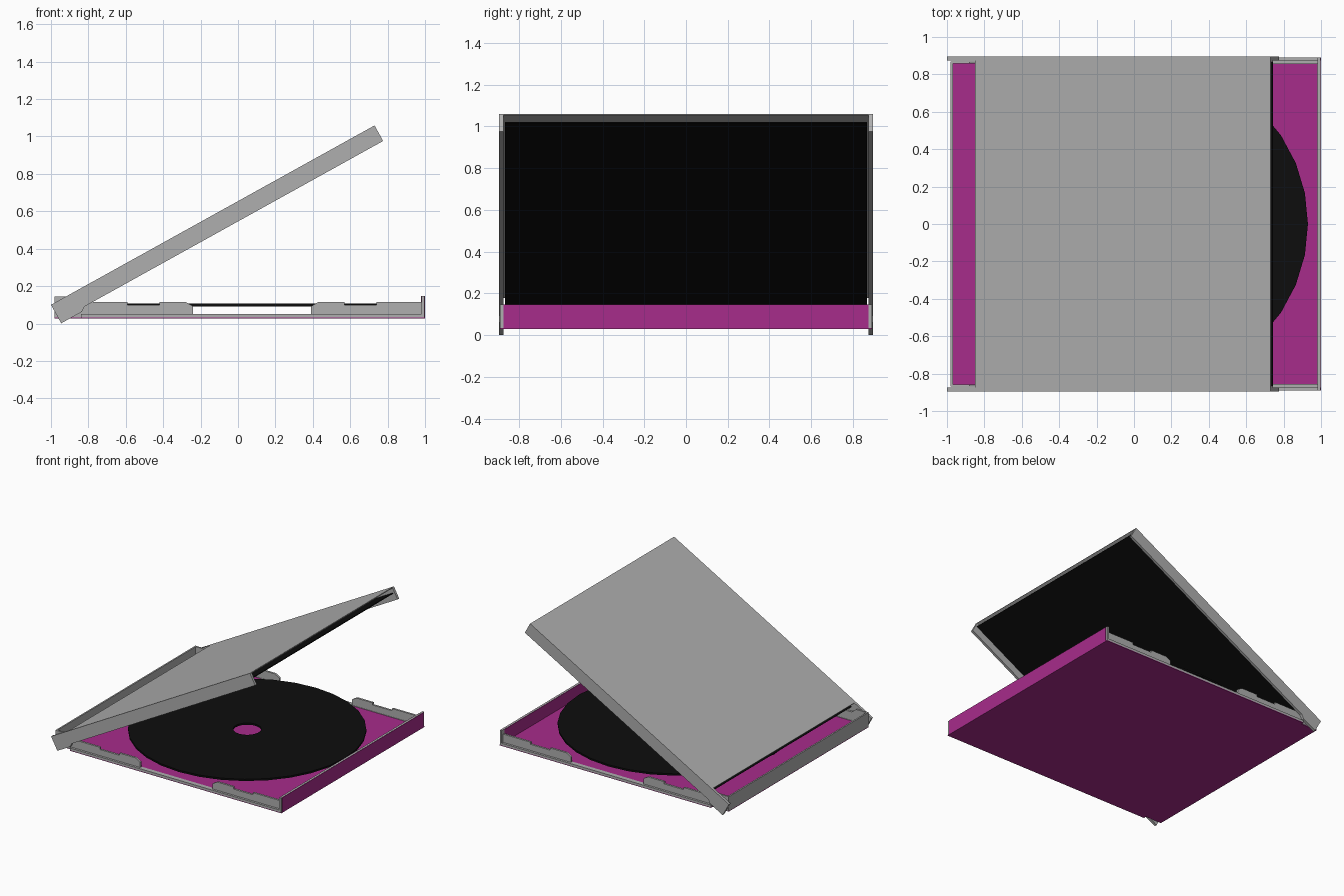
import bpy, bmesh, math

if "Cube" in bpy.data.objects:
    bpy.data.objects.remove(bpy.data.objects["Cube"])


def material(name, rgb):
    m = bpy.data.materials.new(name)
    m.diffuse_color = (*rgb, 1)
    m.use_nodes = True
    m.node_tree.nodes["Principled BSDF"].inputs["Base Color"].default_value = m.diffuse_color
    return m


GREY = material("clear_grey", (0.43, 0.43, 0.43))
MAGENTA = material("magenta_card", (0.39, 0.025, 0.26))
BLACK = material("black", (0.004, 0.004, 0.004))


def finish(name, bm, mat):
    bmesh.ops.recalc_face_normals(bm, faces=bm.faces)
    me = bpy.data.meshes.new(name)
    bm.to_mesh(me)
    bm.free()
    me.materials.append(mat)
    ob = bpy.data.objects.new(name, me)
    bpy.context.collection.objects.link(ob)
    return ob


def extrude(name, profile, y0, y1, mat):
    """Extrude an x-z outline from y0 to y1."""
    bm = bmesh.new()
    face = bm.faces.new([bm.verts.new((x, y0, z)) for x, z in profile])
    geo = bmesh.ops.extrude_face_region(bm, geom=[face])["geom"]
    verts = [g for g in geo if isinstance(g, bmesh.types.BMVert)]
    bmesh.ops.translate(bm, verts=verts, vec=(0, y1 - y0, 0))
    return finish(name, bm, mat)


def box(name, x0, x1, y0, y1, z0, z1, mat):
    return extrude(name, [(x0, z0), (x1, z0), (x1, z1), (x0, z1)], y0, y1, mat)


# Tray floor and underside card
box("tray_floor", -0.97, 0.98, -0.862, 0.862, 0.033, 0.046, MAGENTA)
box("underside_card", -0.84, 1.0, -0.89, 0.89, 0.028, 0.033, MAGENTA)
box("underside_card_hinge", -0.98, -0.84, -0.868, 0.868, 0.028, 0.033, MAGENTA)

# End walls, the free one faced with card inside and out
box("hinge_wall", -0.98, -0.968, -0.868, 0.868, 0.033, 0.145, GREY)
box("free_end_wall", 0.982, 0.997, -0.89, 0.89, 0.033, 0.147, GREY)
box("outer_end_card", 0.997, 1.0, -0.875, 0.875, 0.033, 0.146, MAGENTA)
box("inner_end_card", 0.979, 0.982, -0.855, 0.855, 0.046, 0.146, MAGENTA)

# Side rails with notched tabs, mirrored about the disc centre
CX = 0.075
tab = [(-0.84, 0.045), (-0.84, 0.115), (-0.59, 0.115), (-0.59, 0.098),
       (-0.42, 0.098), (-0.42, 0.115), (-0.28, 0.115), (-0.24, 0.092),
       (-0.24, 0.045)]
tab_far = [(2 * CX - x, z) for x, z in tab]
for side, s in (("front", -1), ("back", 1)):
    box(side + "_rail", -0.84, 0.985, s * 0.855, s * 0.89, 0.033, 0.05, GREY)
    extrude(side + "_hinge_side_tab", tab, s * 0.857, s * 0.873, GREY)
    extrude(side + "_free_side_tab", tab_far, s * 0.857, s * 0.873, GREY)
    extrude(side + "_hinge_ear", [(-0.98, 0.033), (-0.84, 0.033), (-0.84, 0.115),
            (-0.88, 0.145), (-0.98, 0.145)], s * 0.857, s * 0.87, GREY)

# Disc with a centre hole
bm = bmesh.new()
N = 32
rings = []
for r, z in ((0.85, 0.092), (0.85, 0.106), (0.10, 0.106), (0.10, 0.092)):
    rings.append([bm.verts.new((0.08 + r * math.cos(2 * math.pi * i / N),
                                r * math.sin(2 * math.pi * i / N), z))
                  for i in range(N)])
for k in range(4):
    a, b = rings[k], rings[(k + 1) % 4]
    for i in range(N):
        j = (i + 1) % N
        bm.faces.new((a[i], a[j], b[j], b[i]))
finish("disc", bm, BLACK)

# Opened lid: panel, booklet under it, and two side walls reaching the hinge
L = 1.978
lid = [box("lid_panel", 0.17, L, -0.895, 0.895, -0.006, 0, GREY),
       box("booklet", 0.172, L - 0.01, -0.868, 0.868, -0.044, -0.038, BLACK)]
arm = [(0, 0), (L, 0), (L, -0.095), (0.152, -0.095), (0.125, -0.113), (0, -0.113)]
for side, s in (("front", -1), ("back", 1)):
    lid.append(extrude(side + "_lid_wall", arm, s * 0.875, s * 0.895, GREY))
for ob in lid:
    ob.location = (-1, 0, 0.1)
    ob.rotation_euler = (0, -math.radians(29), 0)
